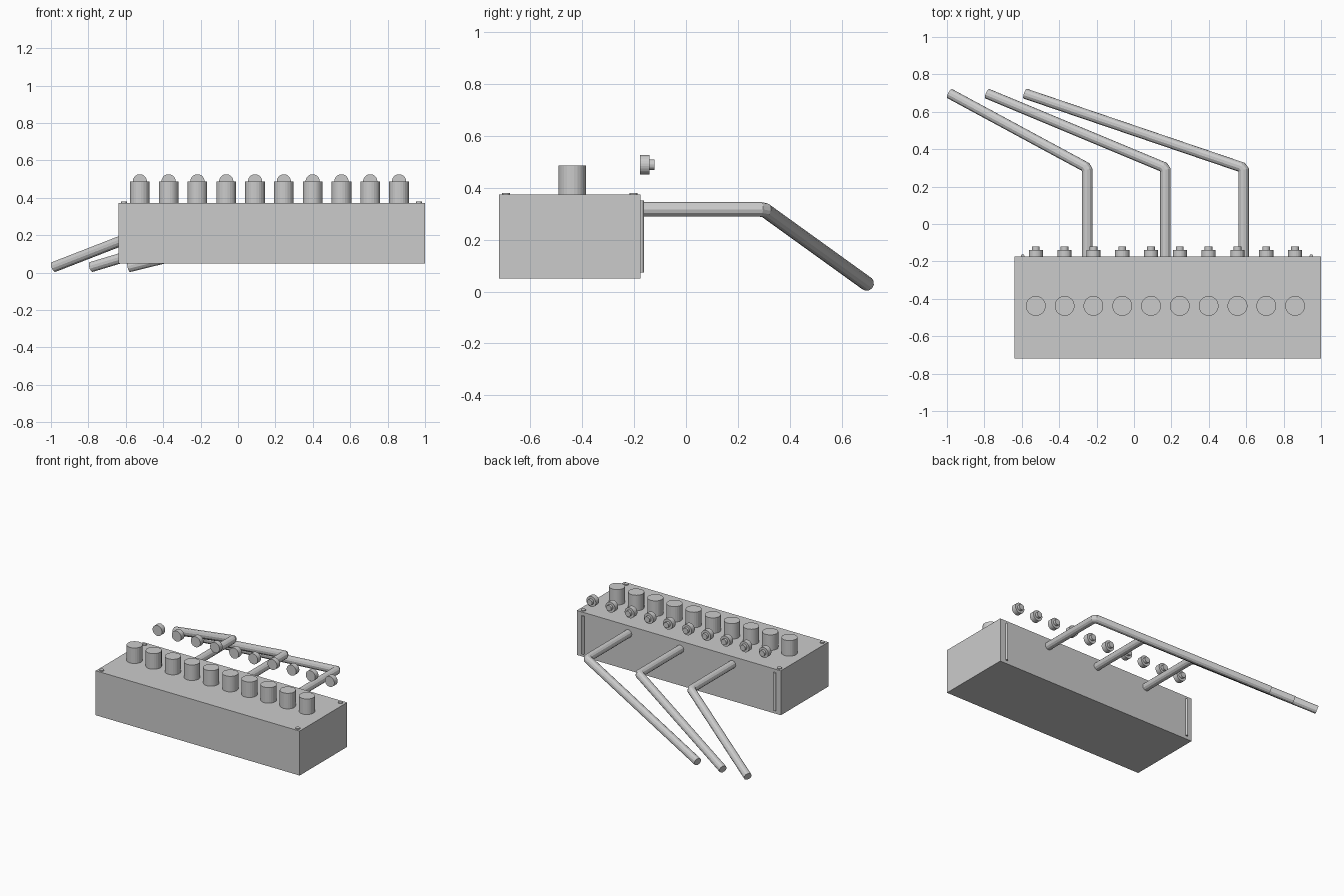
import bpy
import bmesh
import math
from mathutils import Vector

if "Cube" in bpy.data.objects:
    bpy.data.objects.remove(bpy.data.objects["Cube"], do_unlink=True)

GREY = (0.6, 0.6, 0.6, 1.0)
grey = bpy.data.materials.new("plain_grey")
grey.use_nodes = True
grey.diffuse_color = GREY
grey.node_tree.nodes["Principled BSDF"].inputs["Base Color"].default_value = GREY


def finish(bm, name):
    bmesh.ops.recalc_face_normals(bm, faces=bm.faces)
    mesh = bpy.data.meshes.new(name)
    bm.to_mesh(mesh)
    bm.free()
    mesh.materials.append(grey)
    obj = bpy.data.objects.new(name, mesh)
    bpy.context.collection.objects.link(obj)
    return obj


def sweep(bm, points, radius, sides):
    """Round bar along a path, with mitred joints and closed ends."""
    pts = [Vector(p) for p in points]
    dirs = [(b - a).normalized() for a, b in zip(pts, pts[1:])]
    side = dirs[0].orthogonal().normalized()
    up = dirs[0].cross(side)
    angles = [2 * math.pi * (i + 0.5) / sides for i in range(sides)]
    ring = [pts[0] + radius * (math.cos(a) * side + math.sin(a) * up) for a in angles]
    verts = [bm.verts.new(p) for p in ring]
    bm.faces.new(verts)
    for i, d in enumerate(dirs):
        # slide the ring along the segment to the joint plane
        normal = (d + dirs[i + 1]).normalized() if i + 1 < len(dirs) else d
        ring = [p + d * ((pts[i + 1] - p).dot(normal) / d.dot(normal)) for p in ring]
        new = [bm.verts.new(p) for p in ring]
        for j in range(sides):
            k = (j + 1) % sides
            bm.faces.new((verts[j], verts[k], new[k], new[j]))
        verts = new
    bm.faces.new(verts)


def bar(name, points, radius, sides):
    bm = bmesh.new()
    sweep(bm, points, radius, sides)
    return finish(bm, name)


# Main housing
LEFT, RIGHT, FRONT, BACK, BASE, TOP = 1.0, -0.64, -0.72, -0.175, 0.05, 0.373
bm = bmesh.new()
bmesh.ops.create_cube(bm, size=1)
bmesh.ops.scale(bm, vec=(LEFT - RIGHT, BACK - FRONT, TOP - BASE), verts=bm.verts)
bmesh.ops.translate(bm, vec=((LEFT + RIGHT) / 2, (FRONT + BACK) / 2, (TOP + BASE) / 2),
                    verts=bm.verts)
finish(bm, "housing")

# Row of upright cylinders and the small stepped knobs behind them
for i in range(10):
    x = -0.525 + i * 0.154
    bar(f"cylinder_{i + 1}", [(x, -0.438, TOP), (x, -0.438, 0.486)], 0.053, 24)
    bar(f"knob_disc_{i + 1}", [(x, -0.177, 0.488), (x, -0.14, 0.488)], 0.038, 24)
    bar(f"knob_stem_{i + 1}", [(x, -0.14, 0.488), (x, -0.121, 0.488)], 0.021, 24)

# Corner screws on the top and upright rods at the back corners
for side, x, rod_x in (("right", -0.61, -0.595), ("left", 0.967, 0.948)):
    for end, y in (("front", -0.693), ("back", -0.202)):
        bar(f"screw_{end}_{side}", [(x, y, TOP), (x, y, TOP + 0.006)], 0.016, 16)
    bar(f"back_rod_{side}", [(rod_x, -0.171, 0.073), (rod_x, -0.171, 0.35)], 0.009, 12)

# Bent pipes leaving the back and sloping down to the ground
for i, (x, end_x) in enumerate(((-0.25, -0.985), (0.168, -0.785), (0.586, -0.582))):
    corner = Vector((x, 0.3, 0.316))
    end = Vector((end_x, 0.697, 0.03))
    slope = (end - corner).normalized()
    path = [(x, BACK, 0.316), corner - Vector((0, 0.012, 0)), corner + slope * 0.012, end]
    bar(f"pipe_{i + 1}", path, 0.028, 12)
